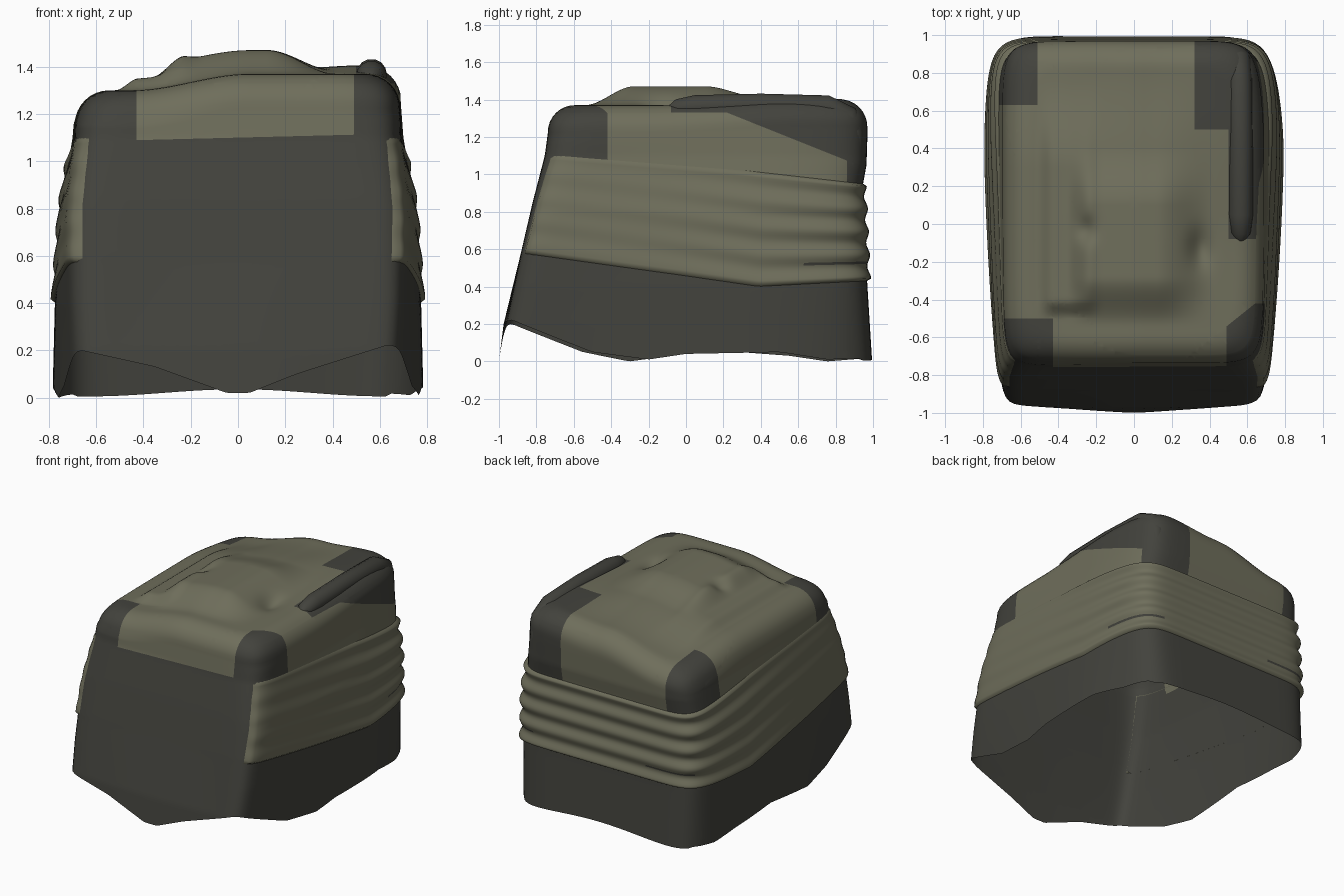
import bpy
import bmesh
from math import sin, cos, pi, exp, radians

SEGS, WALL, ROUND, ROOF = 256, 56, 8, 36
RIM = 0.145


def material(name, rgb):
    m = bpy.data.materials.new(name)
    m.use_nodes = True
    m.diffuse_color = (*rgb, 1)
    m.node_tree.nodes["Principled BSDF"].inputs["Base Color"].default_value = (*rgb, 1)
    return m


def interp(t, *pts):
    if t <= pts[0][0]:
        return pts[0][1]
    for (a, p), (b, q) in zip(pts, pts[1:]):
        if t <= b:
            return p + (q - p) * (t - a) / (b - a)
    return pts[-1][1]


def smooth(a, b, t):
    t = min(1, max(0, (t - a) / (b - a)))
    return t * t * (3 - 2 * t)


def dent(x, y, cx, cy, rx, ry):
    return exp(-((x - cx) / rx) ** 2 - ((y - cy) / ry) ** 2)


# Outline of the cover at a height: rounded rectangle, sharp front corners low down
def outline(ang, z):
    c, s = cos(ang), sin(ang)
    n = 10 + (16 if s < 0 else 1) * max(0, 1 - z / 1.2)
    r = (abs(c) ** n + abs(s) ** n) ** (-1 / n)
    return c * r, s * r


def wall(ang, z, grow=0.0):
    u, v = outline(ang, z)
    front = interp(z, (0, -1), (.2, -.975), (.57, -.885), (.85, -.82), (1.1, -.755), (1.25, -.735))
    front += .03 * u * u * max(0, 1 - z / .6)
    back = interp(z, (0, .995), (.4, .97), (.94, .945), (1.05, .965), (1.2, .97))
    half = interp(z, (0, .785), (.4, .775), (.8, .75), (1.1, .7), (1.3, .685))
    least = .1
    if v < .3:
        taper = (.16 if u > 0 else .14) * ((.3 - v) / 1.3) ** 2
    elif u > 0:
        taper, least = .165 * ((v - .3) / .7) ** 2, .45
    else:
        taper = .075 * ((v - .3) / .7) ** 2
    half *= 1 - taper * max(least, 1 - z / 1.3)
    x = u * (half + grow)
    y = (front + back) / 2 + v * ((back - front) / 2 + grow)
    return x, y


# Draped top surface: tilted sheet, a covered load and a few folds
def top_height(x, y):
    h = 1.3 + .07 * smooth(-.45, .05, x) + .035 * smooth(-.2, .6, y) * smooth(.05, .5, x)
    h -= .05 * smooth(.3, .9, y) * (1 - smooth(-.6, 0, x))
    h += .05 * smooth(-.52, -.42, x) * smooth(-.5, -.4, y) * (1 - smooth(.3, .75, y)) * (1 - smooth(-.35, -.15, x))
    load = smooth(-.36, -.22, x) * (1 - smooth(.12, .42, x))
    h += load * smooth(-.54, -.28, y) * (.06 * (1 - smooth(.1, .4, y)) + .04 * (1 - smooth(.3, .8, y)))
    h -= .04 * dent(x, y, -.25, -.03, .05, .07) + .04 * dent(x, y, .35, -.13, .06, .1)
    return h


# Wavy lower hem
def hem(ang):
    x, y = wall(ang, .1)
    u, v = outline(ang, .1)
    if abs(v) >= abs(u):
        if v > 0:
            return .02 + .015 * cos(5 * x)
        return interp(x, (-.66, .2), (-.35, .13), (-.05, .02), (.05, .02), (.25, .1), (.62, .22))
    if x < 0:
        return interp(y, (-.94, .2), (-.55, .05), (-.3, 0), (.15, .06), (.55, .03), (.75, 0), (1, .02))
    return interp(y, (-.94, .22), (-.5, .05), (-.2, .01), (0, .04), (.5, .05), (.75, .01), (1, .02))


def band_low(y):
    return interp(y, (-.85, .58), (0, .46), (.4, .4), (.95, .43))


def band_high(y):
    return interp(y, (-.75, 1.1), (.3, 1.02), (.95, .95))


# Dark areas: front panel, lower skirt, corner patches and the rear flap
def is_dark(x, y, z, front):
    if front and z < 1.1 + .025 * x:
        return True
    if z < band_high(y) - .03 and not front:
        return True
    if z > 1.05 and x < -.43 and y < -.5:
        return True
    if z > 1.05 and x > .49 and y < -.42 and y + .55 < .8 * (x - .48):
        return True
    if x < -.51 and y > .63:
        return True
    flap = .95 if y > .86 else min(1.33, 1.31 - .4 * (y - .27))
    return z > flap and ((x > .32 and y > .5) or (x > .5 and y > -.08))


def finish(name, verts, faces, mats):
    me = bpy.data.meshes.new(name)
    me.from_pydata(verts, [], faces)
    ob = bpy.data.objects.new(name, me)
    bpy.context.collection.objects.link(ob)
    for m in mats:
        me.materials.append(m)
    for p in me.polygons:
        p.use_smooth = True
    return ob


cube = bpy.data.objects.get("Cube")
if cube:
    bpy.data.objects.remove(cube)
olive = material("olive canvas", (.158, .156, .105))
dark = material("dark grey canvas", (.055, .055, .046))

# Main cover: open underneath, walls, rounded rim and draped top
angles = [2 * pi * (i + .5) / SEGS - pi / 4 for i in range(SEGS)]
verts = []
for j in range(WALL + 1):
    for a in angles:
        low = hem(a)
        rx, ry = wall(a, 1.22)
        z = low + (top_height(rx, ry) - RIM - low) * j / WALL
        verts.append((*wall(a, z), z))
for j in range(1, ROUND + ROOF):
    t = min(1, j / ROUND) * pi / 2
    shrink = 1 - max(0, j - ROUND) / ROOF
    inset = RIM * (1 - cos(t))
    for a in angles:
        x, y = wall(a, 1.22)
        x *= (1 - inset / .69) * shrink
        y = .117 + (y - .117) * (1 - inset / .855) * shrink
        verts.append((x, y, top_height(x, y) - RIM * (1 - sin(t))))
faces = []
rows = len(verts) // SEGS
for j in range(rows - 1):
    for i in range(SEGS):
        k = (i + 1) % SEGS
        faces.append((j * SEGS + i, j * SEGS + k, (j + 1) * SEGS + k, (j + 1) * SEGS + i))
faces.append(tuple((rows - 1) * SEGS + i for i in range(SEGS)))
cover = finish("cargo_cover", verts, faces, [olive, dark])

# Cut clean seams where the colours change, then colour each side
bm = bmesh.new()
bm.from_mesh(cover.data)
for i, f in enumerate(bm.faces):
    f.material_index = int(i % SEGS >= SEGS * 3 // 4)
seams = [((x, 0, 0), (1, 0, 0)) for x in (-.51, -.43, .32, .49, .5)]
seams += [((0, y, 0), (0, 1, 0)) for y in (-.5, -.42, -.08, .5, .63, .86)]
seams += [((0, 0, 1.33), (0, 0, 1)), ((0, 0, 1.1), (-.025, 0, 1)),
          ((0, .27, 1.31), (0, .4, 1)), ((.48, -.55, 0), (-.8, 1, 0))]
for co, no in seams:
    bmesh.ops.bisect_plane(bm, geom=bm.verts[:] + bm.edges[:] + bm.faces[:],
                           dist=1e-5, plane_co=co, plane_no=no)
for f in bm.faces:
    f.material_index = int(is_dark(*f.calc_center_median(), f.material_index == 1))
bm.to_mesh(cover.data)
bm.free()

# Ribbed wrap around the sides and back, tucked in at its edges
COLS, ROWS = 180, 40
verts, faces = [], []
for i in range(COLS + 1):
    a = radians(-46.5 + 273 * i / COLS)
    y = wall(a, .75)[1]
    lo, hi = band_low(y), band_high(y)
    for j in range(ROWS + 1):
        t = j / ROWS
        z = lo + (hi - lo) * t
        ribs = .009 * (.2 + .8 * smooth(-.3, .8, y)) * sin(2 * pi * 4.2 * t + .8 * sin(2 * y))
        grow = .013 - .008 * t * (1 - smooth(0, .8, y)) + ribs
        if j in (0, ROWS) or i in (0, COLS):
            grow = -.001
        verts.append((*wall(a, z, grow), z))
for i in range(COLS):
    for j in range(ROWS):
        b = i * (ROWS + 1) + j
        faces.append((b, b + ROWS + 1, b + ROWS + 2, b + 1))
wrap = finish("ribbed_wrap", verts, faces, [olive, dark])
# Thin dark slit in a lower fold near the rear corners
for p in wrap.data.polygons:
    x, y, z = p.center
    p.material_index = int(p.index % ROWS == 7 and ((y > .62 and x > .55) or (y > .9 and x < -.35)))

# Dark padded roll along one upper edge, bending down at the back
path = [(.565, -.09, 1.345, .35), (.565, -.05, 1.35, .8), (.565, .05, 1.36, 1), (.565, .4, 1.368, 1),
        (.56, .75, 1.36, 1), (.555, .86, 1.31, 1), (.55, .89, 1.22, .9), (.55, .89, 1.05, .8)]
curve = bpy.data.curves.new("edge_roll", "CURVE")
curve.dimensions = "3D"
curve.bevel_depth = .065
curve.bevel_resolution = 5
curve.use_fill_caps = True
spline = curve.splines.new("POLY")
spline.points.add(len(path) - 1)
for pt, (x, y, z, r) in zip(spline.points, path):
    pt.co = (x, y, z, 1)
    pt.radius = r
spline.use_smooth = True
curve.materials.append(dark)
bpy.context.collection.objects.link(bpy.data.objects.new("edge_roll", curve))
